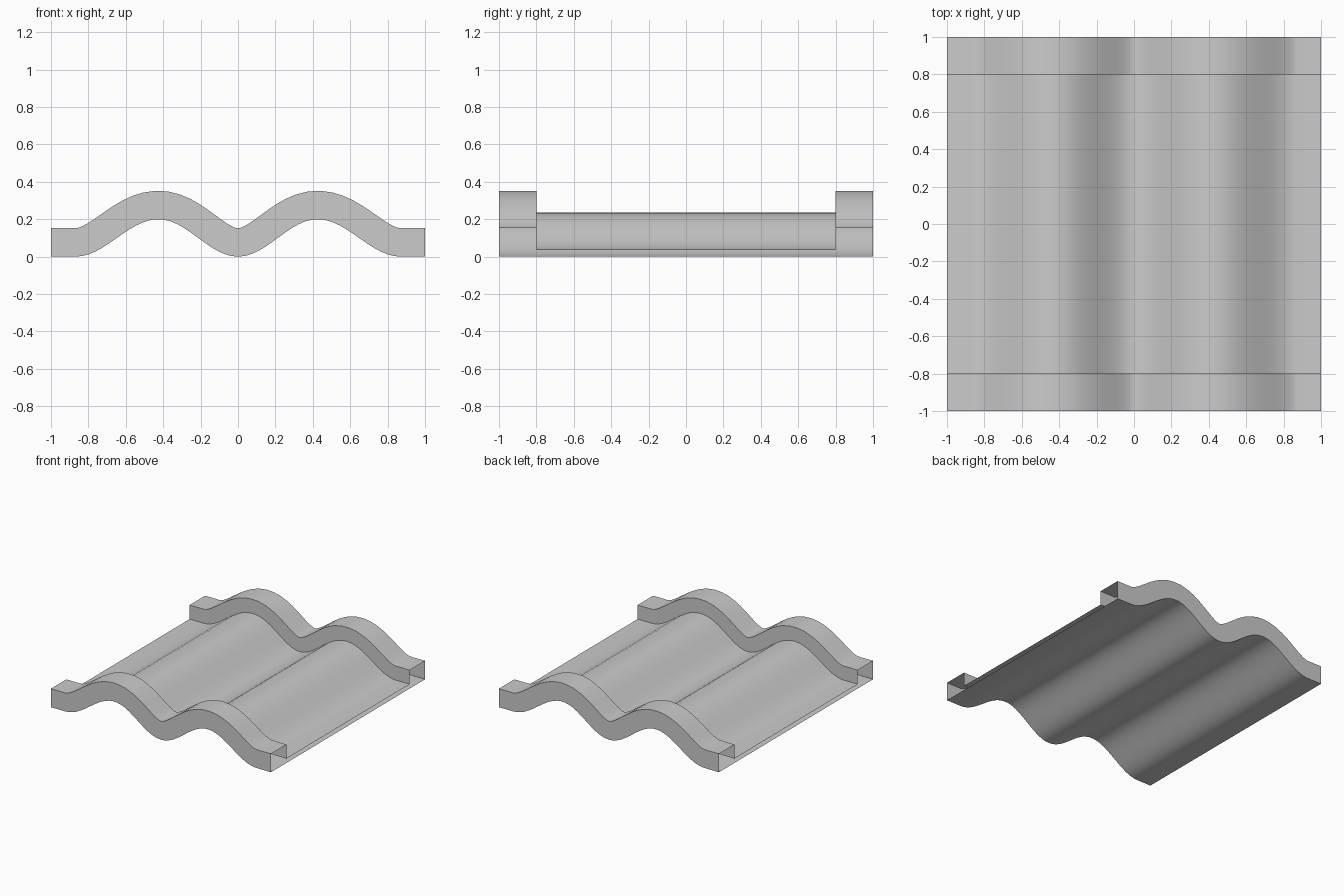
import bpy, bmesh, math

if "Cube" in bpy.data.objects:
    bpy.data.objects.remove(bpy.data.objects["Cube"])

CREST, EDGE, HEIGHT = 0.425, 0.87, 0.2
RIB, SHEET = 0.152, 0.036      # thickness of end ribs and of the sheet between


def wave(x):
    """Height and slope of the underside at x."""
    a = abs(x)
    if a >= EDGE:
        return 0.0, 0.0
    half = CREST if a < CREST else EDGE - CREST
    k = math.pi / half
    z = HEIGHT / 2 * (1 + math.cos((a - CREST) * k))
    slope = -HEIGHT / 2 * k * math.sin((a - CREST) * k)
    return z, math.copysign(1, x) * slope


def profile(thickness):
    """Wave profile pushed out along its normal."""
    n = 48
    xs = [-1.0] + [EDGE * (2 * i / n - 1) for i in range(n + 1)] + [1.0]
    pts = []
    for x in xs:
        z, s = wave(x)
        d = thickness / math.hypot(1, s)
        pts.append((x - s * d, z + d))
    return pts


under, sheet, rib = profile(0), profile(SHEET), profile(RIB)

# Closed loop of profiles around the tile; the side ends stay open
loop = [(under, -1), (rib, -1), (rib, -0.8), (sheet, -0.8),
        (sheet, 0.8), (rib, 0.8), (rib, 1), (under, 1)]

bm = bmesh.new()
rows = [[bm.verts.new((x, y, z)) for x, z in prof] for prof, y in loop]
for j, a in enumerate(rows):
    b = rows[(j + 1) % len(rows)]
    for i in range(len(a) - 1):
        bm.faces.new((a[i], a[i + 1], b[i + 1], b[i]))

mesh = bpy.data.meshes.new("wavy_roof_tile")
bm.to_mesh(mesh)
bm.free()
tile = bpy.data.objects.new("wavy_roof_tile", mesh)
bpy.context.collection.objects.link(tile)

# Smooth waves, sharp rib edges
bpy.context.view_layer.objects.active = tile
tile.select_set(True)
bpy.ops.object.shade_smooth_by_angle(angle=math.radians(35))
